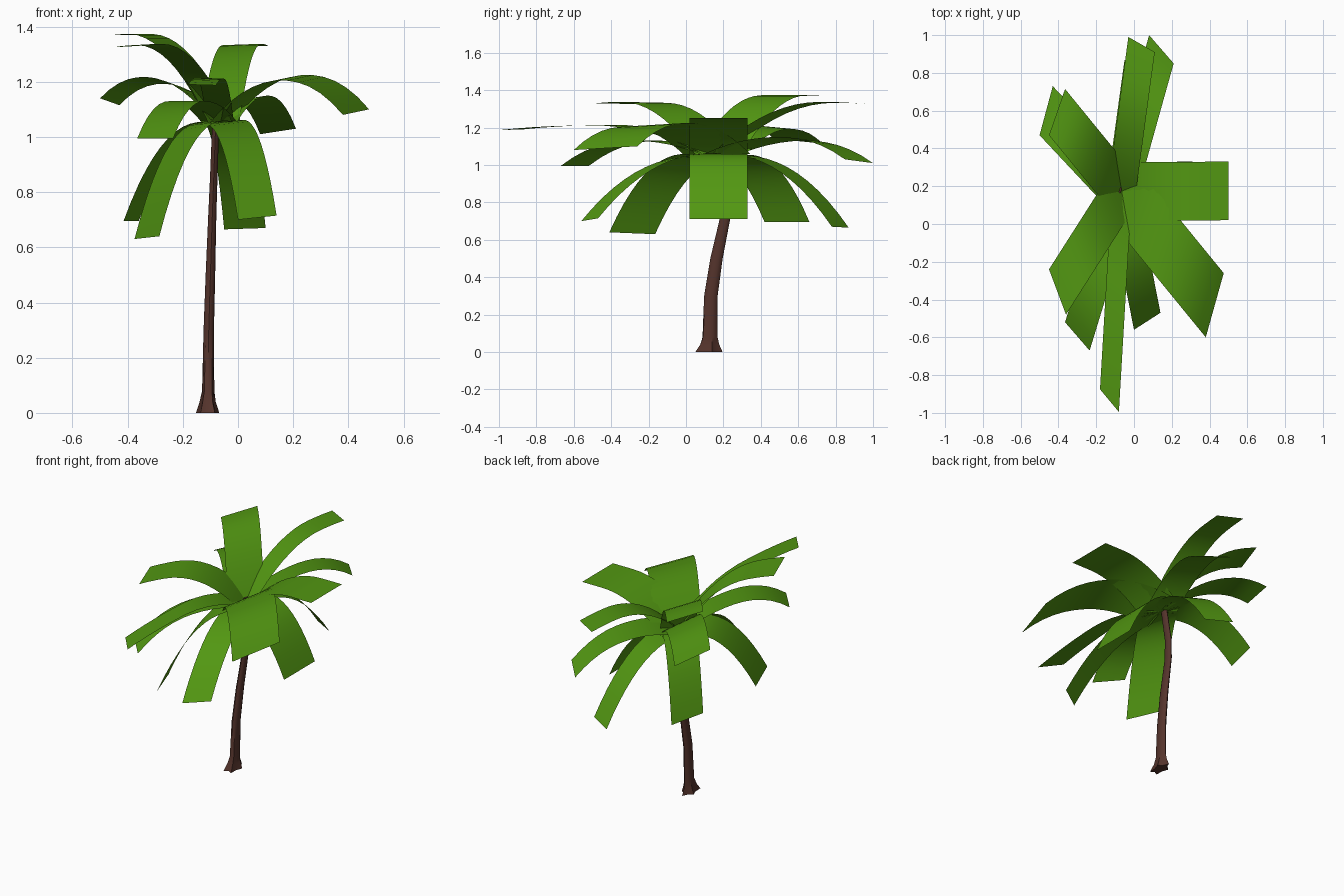
import bpy, math
from mathutils import Vector

cube = bpy.data.objects.get("Cube")
if cube:
    bpy.data.objects.remove(cube, do_unlink=True)


def material(name, rgb):
    m = bpy.data.materials.new(name)
    m.use_nodes = True
    m.diffuse_color = (*rgb, 1)
    bsdf = next(n for n in m.node_tree.nodes if n.type == 'BSDF_PRINCIPLED')
    bsdf.inputs["Base Color"].default_value = (*rgb, 1)
    return m


leaf_green = material("leaf green", (0.085, 0.31, 0.006))
bark_brown = material("bark brown", (0.09, 0.034, 0.025))


def add_mesh(name, verts, faces, mat):
    me = bpy.data.meshes.new(name)
    me.from_pydata(verts, [], faces)
    me.materials.append(mat)
    ob = bpy.data.objects.new(name, me)
    bpy.context.collection.objects.link(ob)
    return ob


def smooth(ob, degrees):
    bpy.ops.object.select_all(action='DESELECT')
    ob.select_set(True)
    bpy.context.view_layer.objects.active = ob
    bpy.ops.object.shade_smooth_by_angle(angle=math.radians(degrees))


CROWN = Vector((-0.065, 0.173, 1.05))
STEPS = 12


def frond(name, tip_a, tip_b, peak, peak_t):
    """Strip of constant width that arches from the crown to a tip edge."""
    a, b = Vector(tip_a), Vector(tip_b)
    tip, half = (a + b) / 2, (b - a) / 2
    verts = []
    for i in range(STEPS + 1):
        t = i / STEPS
        p = CROWN.lerp(tip, t)
        if t < peak_t:
            p.z = peak - (peak - CROWN.z) * (1 - t / peak_t) ** 2
        else:
            p.z = peak - (peak - tip.z) * ((t - peak_t) / (1 - peak_t)) ** 2.2
        verts += [p - half, p + half]
    faces = [(2*i, 2*i + 1, 2*i + 3, 2*i + 2) for i in range(STEPS)]
    # keep the upper side outward
    if half.cross(tip - CROWN).z < 0:
        faces = [f[::-1] for f in faces]
    smooth(add_mesh(name, verts, faces, leaf_green), 60)


# Raised fronds
frond("raised_frond_back_right", (-0.45, 0.47, 1.37), (-0.365, 0.715, 1.37), 1.373, 0.85)
frond("raised_frond_front_right", (-0.45, -0.24, 1.325), (-0.36, -0.48, 1.33), 1.335, 0.75)
frond("raised_frond_back", (-0.03, 0.99, 1.325), (0.11, 0.91, 1.33), 1.335, 0.75)
frond("raised_frond_left", (0.5, 0.02, 1.25), (0.5, 0.33, 1.25), 1.25, 0.75)
frond("raised_frond_front", (-0.18, -0.875, 1.19), (-0.08, -0.995, 1.187), 1.213, 0.55)

# Arching fronds
frond("arching_frond_back_right", (-0.5, 0.47, 1.14), (-0.43, 0.73, 1.115), 1.205, 0.6)
frond("arching_frond_front_right", (-0.365, -0.52, 0.995), (-0.235, -0.67, 0.995), 1.13, 0.5)
frond("arching_frond_front_left", (0.38, -0.6, 1.08), (0.475, -0.26, 1.1), 1.215, 0.54)
frond("arching_frond_back_left", (0.08, 1.0, 1.01), (0.21, 0.85, 1.03), 1.14, 0.52)

# Drooping fronds
frond("drooping_frond_back_right", (-0.415, 0.42, 0.695), (-0.36, 0.66, 0.695), 1.055, 0.1)
frond("drooping_frond_front_right", (-0.375, -0.165, 0.63), (-0.285, -0.41, 0.64), 1.055, 0.1)
frond("drooping_frond_front", (0.0, -0.56, 0.7), (0.14, -0.47, 0.715), 1.055, 0.1)
frond("drooping_frond_back", (-0.05, 0.87, 0.665), (0.1, 0.78, 0.67), 1.055, 0.1)
frond("drooping_frond_left", (0.31, 0.02, 0.71), (0.31, 0.33, 0.71), 1.06, 0.1)

# Trunk: leaning oval tube with a star-shaped root flare (x, y, z, radius, flare)
rings = [(-0.11, 0.115, 0.0, 0.066, 0.22), (-0.11, 0.122, 0.04, 0.049, 0.14),
         (-0.108, 0.126, 0.08, 0.04, 0.06), (-0.106, 0.133, 0.3, 0.036, 0),
         (-0.1, 0.163, 0.5, 0.033, 0), (-0.093, 0.21, 0.72, 0.028, 0),
         (-0.088, 0.215, 0.85, 0.026, 0), (-0.08, 0.185, 1.07, 0.024, 0)]
SIDES = 10
verts, faces = [], []
for x, y, z, r, flare in rings:
    for k in range(SIDES):
        ang = math.tau * (k + 0.5) / SIDES
        rad = r * (1 + flare * (-1) ** k)
        verts.append((x + 0.55 * rad * math.cos(ang), y + rad * math.sin(ang), z))
for j in range(len(rings) - 1):
    for k in range(SIDES):
        n = (k + 1) % SIDES
        faces.append((j*SIDES + k, j*SIDES + n, (j + 1)*SIDES + n, (j + 1)*SIDES + k))
faces.append(tuple(reversed(range(SIDES))))
faces.append(tuple(range((len(rings) - 1) * SIDES, len(rings) * SIDES)))
smooth(add_mesh("trunk", verts, faces, bark_brown), 40)
